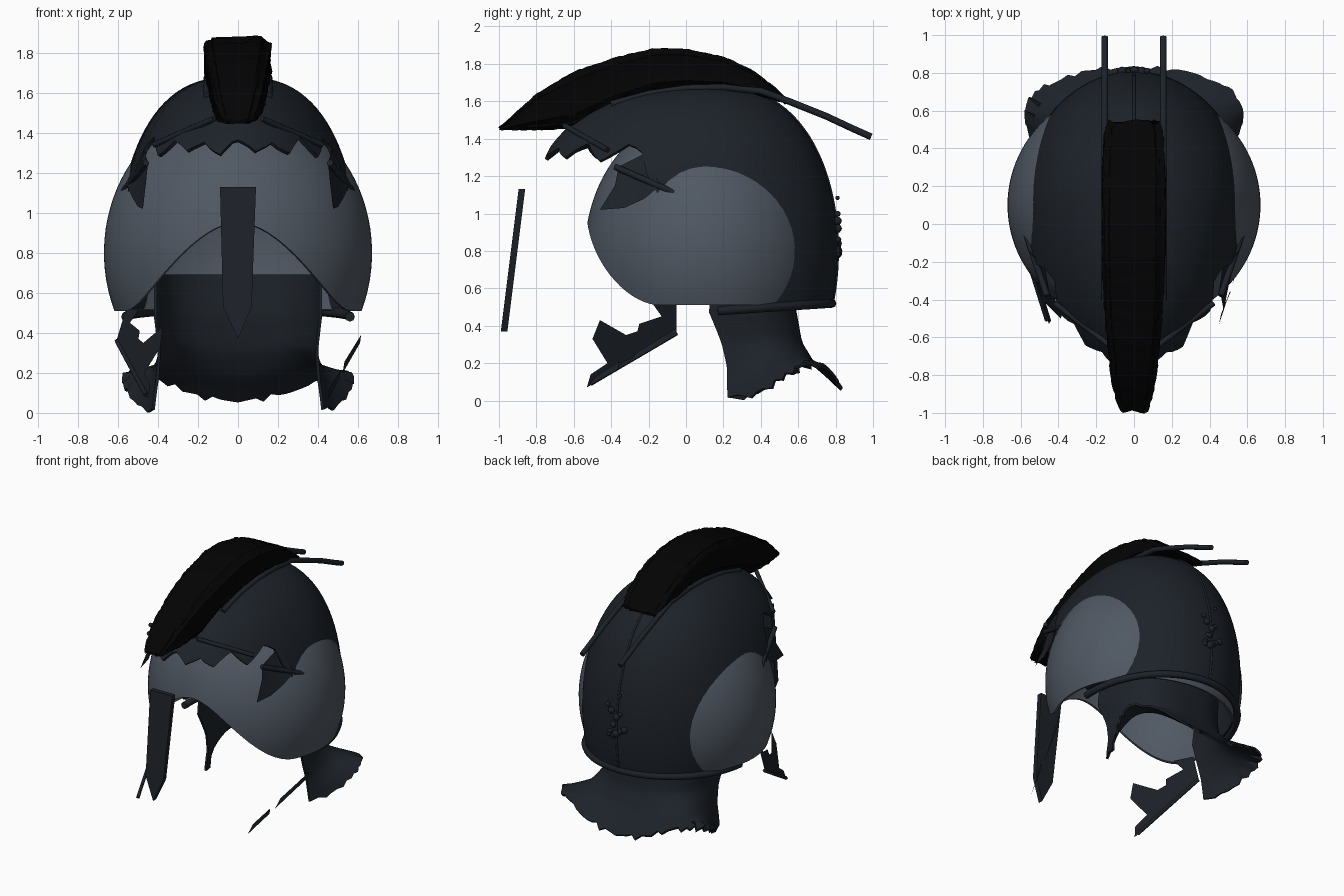
import bpy, bmesh, math, random
from math import sin, cos, pi, asin

if "Cube" in bpy.data.objects:
    bpy.data.objects.remove(bpy.data.objects["Cube"])

random.seed(4)


def mat(name, col):
    m = bpy.data.materials.new(name)
    m.diffuse_color = (*col, 1)
    m.use_nodes = True
    m.node_tree.nodes["Principled BSDF"].inputs["Base Color"].default_value = m.diffuse_color
    return m


DARK = mat("dark_iron", (0.012, 0.016, 0.022))
LIGHT = mat("worn_steel", (0.080, 0.098, 0.124))
BLACK = mat("black_hair", (0.001, 0.001, 0.001))


def lerp_table(tab, t):
    """Piecewise linear lookup in a list of (key, value, ...)"""
    if t <= tab[0][0]:
        return tab[0][1:]
    for a, b in zip(tab, tab[1:]):
        if t <= b[0]:
            f = (t - a[0]) / (b[0] - a[0])
            return tuple(p + (q - p) * f for p, q in zip(a[1:], b[1:]))
    return tab[-1][1:]


def finish(name, bm, m, thick=0, angle=40):
    bmesh.ops.remove_doubles(bm, verts=bm.verts, dist=0.0005)
    bmesh.ops.recalc_face_normals(bm, faces=bm.faces)
    if thick:
        bmesh.ops.solidify(bm, geom=bm.faces[:], thickness=thick)
        bmesh.ops.recalc_face_normals(bm, faces=bm.faces)
    me = bpy.data.meshes.new(name)
    bm.to_mesh(me)
    bm.free()
    ob = bpy.data.objects.new(name, me)
    bpy.context.collection.objects.link(ob)
    me.materials.append(m)
    bpy.ops.object.select_all(action='DESELECT')
    ob.select_set(True)
    bpy.context.view_layer.objects.active = ob
    bpy.ops.object.shade_smooth_by_angle(angle=math.radians(angle))
    return ob


def grid(name, rows, m, closed=True, thick=0, caps=False, angle=40):
    bm = bmesh.new()
    vs = [[bm.verts.new(p) for p in r] for r in rows]
    n = len(rows[0])
    for a, b in zip(vs, vs[1:]):
        for i in range(n if closed else n - 1):
            j = (i + 1) % n
            bm.faces.new((a[i], a[j], b[j], b[i]))
    if caps:
        bm.faces.new(vs[0])
        bm.faces.new(vs[-1])
    return finish(name, bm, m, thick, angle)


def tube(name, pts, r, m=DARK):
    cu = bpy.data.curves.new(name, 'CURVE')
    cu.dimensions = '3D'
    cu.bevel_depth = r
    cu.bevel_resolution = 2
    cu.use_fill_caps = True
    sp = cu.splines.new('POLY')
    sp.points.add(len(pts) - 1)
    for p, q in zip(sp.points, pts):
        p.co = (*q, 1)
    cu.materials.append(m)
    ob = bpy.data.objects.new(name, cu)
    bpy.context.collection.objects.link(ob)


def plate(name, pts, m=DARK):
    bm = bmesh.new()
    f = bm.faces.new([bm.verts.new(p) for p in pts])
    bmesh.ops.triangulate(bm, faces=[f])
    finish(name, bm, m, 0, 30)


def shell_point(a, e, rx, ryf, ryb, rz, cy, cz, pw):
    h = max(cos(e), 0) ** pw
    ry = ryf if cos(a) > 0 else ryb
    return (rx * sin(a) * h, cy - ry * cos(a) * h, cz + rz * sin(e))


def shell(name, m, low, rx, ryf, ryb, rz, cy, cz, pw=1.0, n=108, k=28):
    rows = []
    for r in range(k + 1):
        row = []
        for i in range(n):
            a = 2 * pi * i / n
            e0 = asin((low(a, i) - cz) / rz)
            row.append(shell_point(a, e0 + (pi / 2 - e0) * r / k, rx, ryf, ryb, rz, cy, cz, pw))
        rows.append(row)
    return grid(name, rows, m, thick=0.02)


# Light inner bowl with the arched face opening
def bowl_low(a, i):
    x = 0.64 * abs(sin(a))
    if cos(a) < 0 or x > 0.58:
        return 0.51
    return 0.51 + 0.44 * cos(pi / 2 * x / 0.58) ** 1.5


shell("inner_bowl", LIGHT, bowl_low, 0.67, 0.64, 0.64, 0.75, 0.1, 0.8)


# Dark outer dome, torn along the brow
def dome_low(a, i):
    c = cos(a)
    if c < -0.1:
        return 0.52
    j = min(i, 108 - i)
    edge = 1.34 + 0.07 * abs((j % 6) - 3) / 3 - 0.045 + 0.015 * sin(i * 7)
    f = min(1, (c + 0.1) / 0.5)
    return 0.52 + (edge - 0.52) * f


DOME = (0.60, 1.0, 0.71, 0.88, 0.1, 0.8, 0.75)
shell("outer_dome", DARK, dome_low, *DOME)

# Rolled rim and raised seam at the back
tube("dome_rim", [(0.56 * cos(t), 0.17 + 0.61 * sin(t), 0.48 + 0.04 * sin(t))
                  for t in [pi * i / 40 for i in range(41)]], 0.024)
tube("back_seam", [shell_point(pi, -0.3 + 1.6 * i / 24, *DOME) for i in range(25)], 0.008)

# Cluster of rivets on the back seam
bm = bmesh.new()
for i in range(16):
    z = random.choice((0.8, 0.86, 0.92)) + random.uniform(-0.03, 0.2) * (i % 3 > 0)
    v = bmesh.ops.create_icosphere(bm, subdivisions=2, radius=random.uniform(0.012, 0.026))['verts']
    bmesh.ops.translate(bm, verts=v, vec=(random.uniform(-0.07, 0.07), 0.81, z))
finish("rivets", bm, DARK)

# Hair crest: y, bottom z, top z, bottom half width, top half width
prof = [(-0.99, 1.45, 1.465, 0.06, 0.07), (-0.9, 1.45, 1.55, 0.09, 0.10), (-0.8, 1.45, 1.64, 0.11, 0.12),
        (-0.6, 1.46, 1.76, 0.12, 0.145), (-0.4, 1.56, 1.83, 0.14, 0.16), (-0.17, 1.64, 1.885, 0.16, 0.165),
        (0.0, 1.66, 1.88, 0.16, 0.165), (0.2, 1.66, 1.84, 0.16, 0.165), (0.35, 1.64, 1.77, 0.16, 0.16),
        (0.47, 1.61, 1.68, 0.155, 0.155), (0.54, 1.59, 1.61, 0.14, 0.14)]
strands = [random.uniform(-0.012, 0.008) for _ in range(32)]
rows = []
for r in range(71):
    y = -0.99 + 1.53 * r / 70
    zb, zt, wb, wt = lerp_table(prof, y)
    row = []
    for i in range(32):
        t = 2 * pi * i / 32
        c, s = cos(t), sin(t)
        u = math.copysign(abs(c) ** 0.4, c)
        v = 0.5 + 0.5 * math.copysign(abs(s) ** 0.4, s)
        j = strands[i] + random.uniform(-0.005, 0.005)
        fray = random.uniform(-0.02, 0.02) if r in (0, 70) else 0
        row.append(((wb + (wt - wb) * v + j) * u, y + fray * 0.7, zb + (zt - zb) * v + j * s * 0.7))
    rows.append(row)
grid("crest_hair", rows, BLACK, caps=True, angle=25)

# Nose guard: tapering blade hanging in front of the face
outline = [(-0.09, 1.13), (0.09, 1.13), (0.068, 0.53), (0.0, 0.37), (-0.075, 0.53)]
bm = bmesh.new()
a = [bm.verts.new((x, -0.895 - (1.13 - z) * 0.125, z)) for x, z in outline]
b = [bm.verts.new((x, -0.86 - (1.13 - z) * 0.125, z)) for x, z in outline]
bm.faces.new(a)
bm.faces.new(b[::-1])
for i in range(5):
    j = (i + 1) % 5
    bm.faces.new((a[i], b[i], b[j], a[j]))
finish("nose_guard", bm, DARK)

# Flared neck guard: t, half width, side flare, front y, back y, z
levels = [(0, 0.42, 0, 0.16, 0.60, 0.69), (0.3, 0.42, 0, 0.12, 0.59, 0.48), (0.6, 0.40, 0, 0.19, 0.62, 0.32),
          (0.8, 0.41, 0.06, 0.22, 0.69, 0.22), (1, 0.43, 0.25, 0.22, 0.83, 0.13)]
rows = []
for r in range(17):
    q = r / 16
    hw, fl, yf, yb, z = lerp_table(levels, q)
    row = []
    for i in range(61):
        t = pi * i / 60
        tear = random.uniform(-0.04, 0.025) if r == 16 else 0
        sag = q ** 4 * (0.08 * sin(2 * t) ** 2 - 0.11 * cos(t) ** 16 - 0.06 * sin(t) ** 8)
        p = 0.75
        row.append(((hw + fl * abs(sin(2 * t))) * math.copysign(abs(cos(t)) ** p, cos(t)),
                    yf + (yb - yf) * sin(t) ** p - tear * 0.5, max(0, z + sag + tear * 0.6)))
    rows.append(row)
grid("neck_guard", rows, DARK, closed=False, thick=0.015)

# Mirrored parts
for s, side in ((-1, "left"), (1, "right")):
    # Long rods beside the crest, running off the back
    rod = [(-0.4, 1.585), (-0.2, 1.64), (0, 1.67), (0.2, 1.675), (0.4, 1.655),
           (0.55, 1.60), (0.75, 1.52), (0.9, 1.45), (0.99, 1.41)]
    tube("crest_rod_" + side, [(s * 0.155, y, z) for y, z in rod], 0.018)
    # Short sticks on brow and temple
    tube("brow_stick_" + side, [(s * 0.12, -0.65, 1.47), (s * 0.42, -0.42, 1.34)], 0.015)
    tube("temple_stick_" + side, [(s * 0.46, -0.38, 1.25), (s * 0.57, -0.06, 1.11)], 0.017)
    # Torn shard on the temple
    plate("temple_shard_" + side, [(s * x, y, z) for x, y, z in [
        (0.47, -0.22, 1.32), (0.45, -0.36, 1.25), (0.46, -0.38, 1.15), (0.475, -0.46, 1.02),
        (0.50, -0.33, 1.03), (0.53, -0.22, 1.08), (0.56, -0.14, 1.15)]])

# Broken left cheek guard with its lower edge; only two slivers remain on the right
cheek = [(-0.05, 0.52), (-0.05, 0.35), (-0.53, 0.07), (-0.51, 0.14), (-0.42, 0.20), (-0.50, 0.33),
         (-0.46, 0.43), (-0.32, 0.35), (-0.26, 0.37), (-0.25, 0.41), (-0.13, 0.45), (-0.18, 0.52)]
plate("cheek_guard_left", [(-(0.45 + 0.51 * (y + 0.53) - 0.3 * (z - 0.07)), y, z) for y, z in cheek])
tube("cheek_edge_left", [(-0.46, -0.51, 0.09), (-0.605, -0.05, 0.36)], 0.012)
for i, (f, g) in enumerate(((0, 0.36), (0.45, 1))):
    ends = [(0.45 + 0.16 * k, -0.53 + 0.48 * k, 0.07 + 0.28 * k) for k in (f, g)]
    plate("cheek_sliver_%d" % i, [ends[0], ends[1], (ends[1][0] + 0.005, ends[1][1], ends[1][2] + 0.04),
                                  (ends[0][0] + 0.01, ends[0][1] + 0.05, ends[0][2] + 0.06)])
